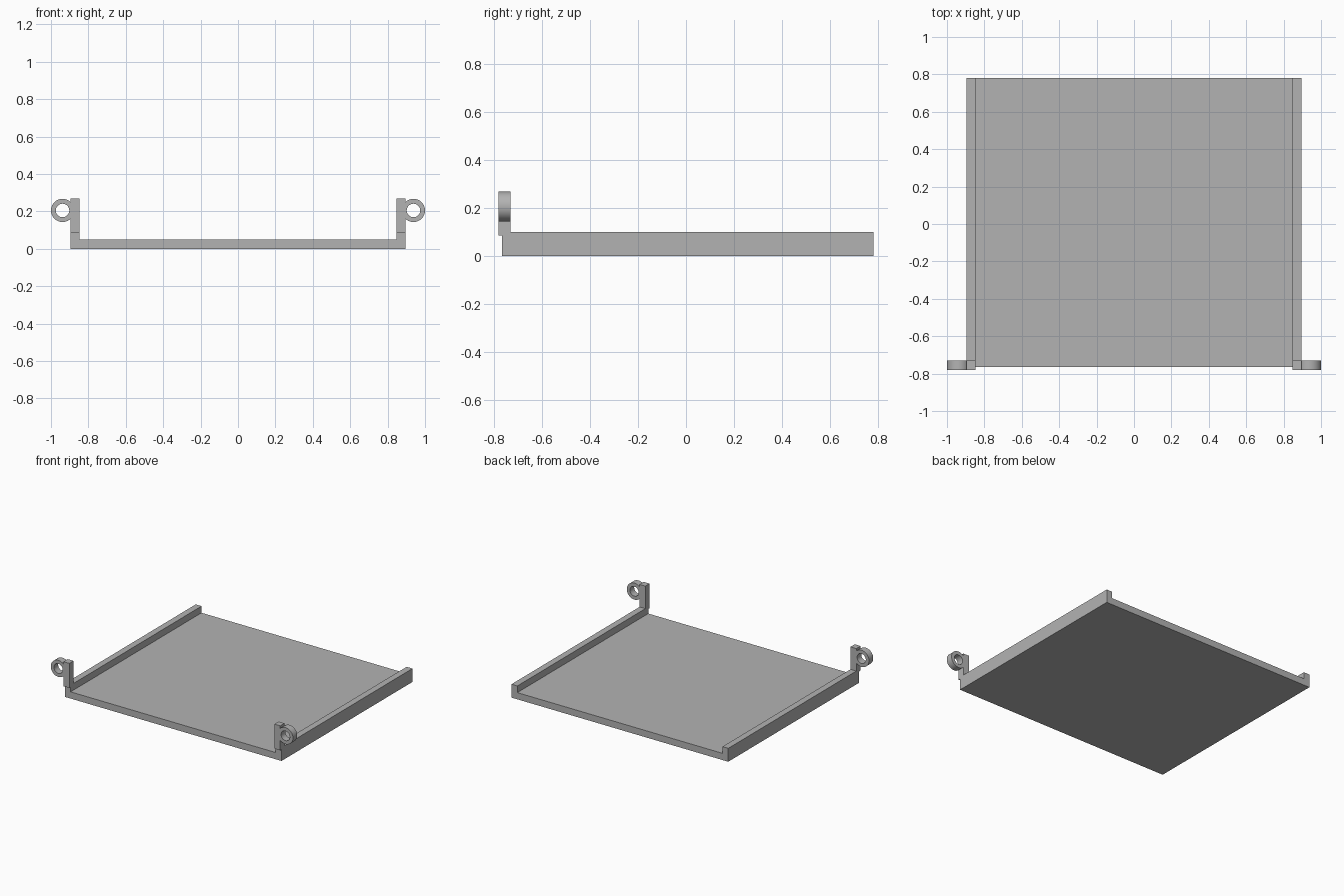
import bpy
import math
from mathutils import Matrix

if "Cube" in bpy.data.objects:
    bpy.data.objects.remove(bpy.data.objects["Cube"], do_unlink=True)

GREY = (0.45, 0.45, 0.45, 1)
grey = bpy.data.materials.new("plain_grey")
grey.use_nodes = True
grey.diffuse_color = GREY
grey.node_tree.nodes["Principled BSDF"].inputs["Base Color"].default_value = GREY


def extrude_outline(name, loops, y0, y1):
    """Fill closed x-z outlines (inner loops become holes) and extrude along y."""
    curve = bpy.data.curves.new(name, "CURVE")
    curve.dimensions = "2D"
    curve.fill_mode = "BOTH"
    curve.extrude = (y1 - y0) / 2
    for loop in loops:
        spline = curve.splines.new("POLY")
        spline.points.add(len(loop) - 1)
        for point, (x, z) in zip(spline.points, loop):
            point.co = (x, z, 0, 1)
        spline.use_cyclic_u = True
    temp = bpy.data.objects.new(name + "_outline", curve)
    bpy.context.collection.objects.link(temp)
    mesh = bpy.data.meshes.new_from_object(
        temp.evaluated_get(bpy.context.evaluated_depsgraph_get()))
    bpy.data.objects.remove(temp, do_unlink=True)
    bpy.data.curves.remove(curve)
    mesh.transform(Matrix.Translation((0, (y0 + y1) / 2, 0))
                   @ Matrix.Rotation(math.pi / 2, 4, "X"))
    mesh.name = name
    mesh.materials.clear()
    mesh.materials.append(grey)
    obj = bpy.data.objects.new(name, mesh)
    bpy.context.collection.objects.link(obj)
    # Weld the caps to the walls and keep the rims crisp
    bpy.ops.object.select_all(action="DESELECT")
    obj.select_set(True)
    bpy.context.view_layer.objects.active = obj
    bpy.ops.object.mode_set(mode="EDIT")
    bpy.ops.mesh.select_all(action="SELECT")
    bpy.ops.mesh.remove_doubles(threshold=0.0001)
    bpy.ops.mesh.normals_make_consistent(inside=False)
    bpy.ops.object.mode_set(mode="OBJECT")
    bpy.ops.object.shade_smooth_by_angle(angle=math.radians(30))
    return obj


def arc(cx, cz, radius, start, end, steps):
    angles = [start + (end - start) * i / steps for i in range(steps + 1)]
    return [(cx + radius * math.cos(a), cz + radius * math.sin(a)) for a in angles]


OUT, IN = 0.895, 0.847      # outer and inner faces of the side rails
FLOOR, RAIL = 0.05, 0.10    # heights of the floor and the rails

# Tray: floor with a raised rail along each side
tray = [(-OUT, 0), (OUT, 0), (OUT, RAIL), (IN, RAIL),
        (IN, FLOOR), (-IN, FLOOR), (-IN, RAIL), (-OUT, RAIL)]
extrude_outline("tray", [tray], -0.765, 0.78)

# Hinge brackets: upright post with a ring on its outer face
RX, RZ, RADIUS, HOLE = 0.938, 0.205, 0.062, 0.036
meet = math.acos((OUT - RX) / RADIUS)
bracket = ([(IN, 0.268), (IN, 0.085), (OUT, 0.085)]
           + arc(RX, RZ, RADIUS, -meet, meet, 40) + [(OUT, 0.268)])
hole = arc(RX, RZ, HOLE, 0, 2 * math.pi, 48)[:-1]
for side, sign in (("left", 1), ("right", -1)):
    loops = [[(sign * x, z) for x, z in loop] for loop in (bracket, hole)]
    extrude_outline(side + "_hinge_bracket", loops, -0.78, -0.73)
